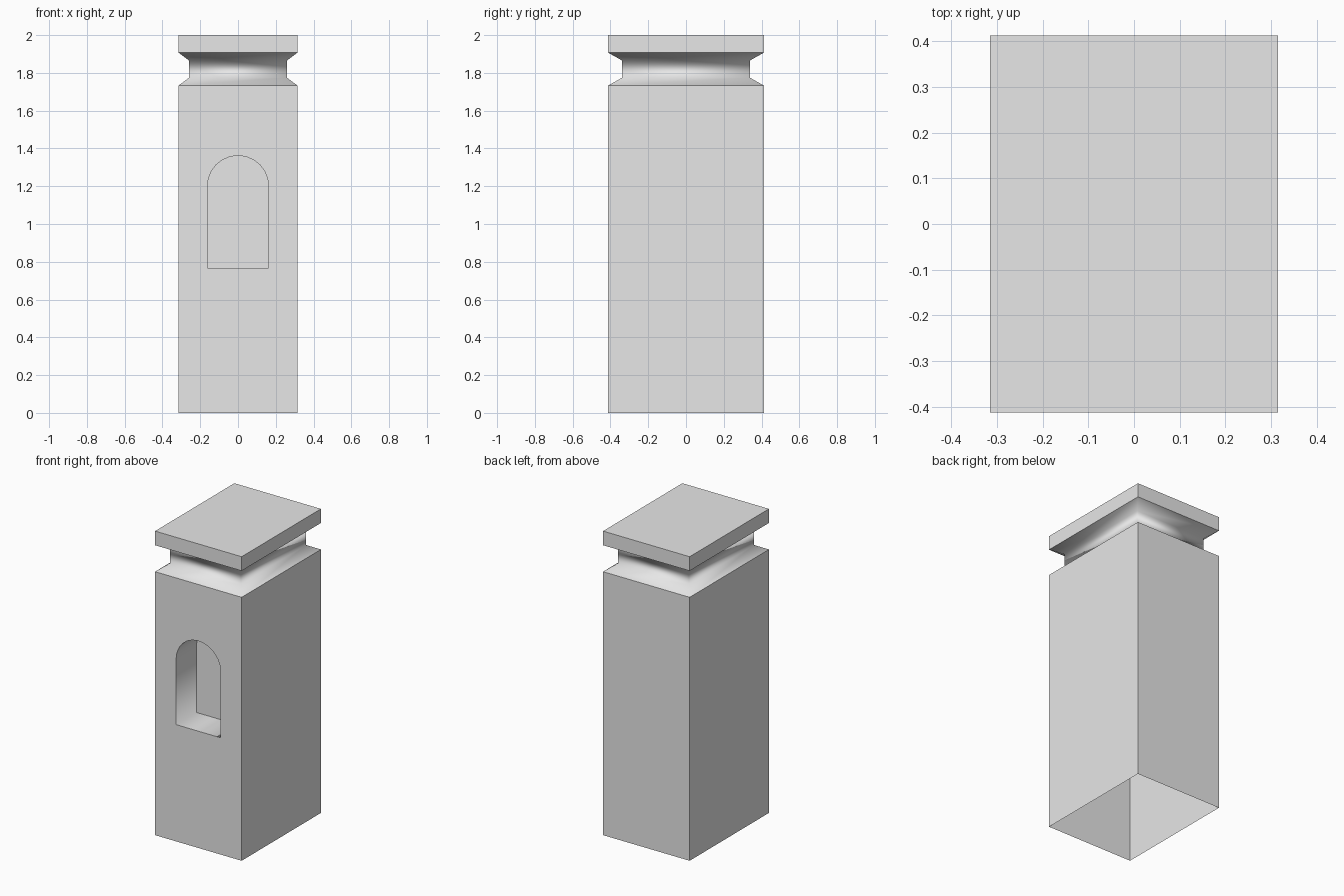
import bpy, bmesh
from math import sin, cos, pi

if "Cube" in bpy.data.objects:
    bpy.data.objects.remove(bpy.data.objects["Cube"], do_unlink=True)

stone = bpy.data.materials.new("stone_grey")
stone.use_nodes = True
grey = (0.8, 0.8, 0.8, 1)
stone.diffuse_color = grey
stone.node_tree.nodes["Principled BSDF"].inputs["Base Color"].default_value = grey

HALF_X, HALF_Y = 0.315, 0.412
NECK = 0.82                      # neck size relative to the shaft
SHAFT_TOP, CAP_BASE = 1.733, 1.907
NICHE_W, NICHE_SILL, NICHE_SPRING, NICHE_DEPTH = 0.162, 0.768, 1.2, 0.21
ARCH_STEPS = 12

bm = bmesh.new()


def ring(scale, z):
    corners = ((-1, -1), (1, -1), (1, 1), (-1, 1))
    return [bm.verts.new((x * HALF_X * scale, y * HALF_Y * scale, z)) for x, y in corners]


# Shaft, pinched neck and cap, open underneath
profile = [(1, 0), (1, SHAFT_TOP), (NECK, 1.775), (NECK, 1.865), (1, CAP_BASE), (1, 2)]
rings = [ring(s, z) for s, z in profile]
for level, (low, high) in enumerate(zip(rings, rings[1:])):
    for i in range(4):
        j = (i + 1) % 4
        if level == 0 and i == 0:
            continue             # front of the shaft holds the niche
        face = bm.faces.new((low[i], low[j], high[j], high[i]))
        face.smooth = 1 <= level <= 3
bm.faces.new(rings[-1])

# Arched niche outline
angles = [pi * k / ARCH_STEPS for k in range(ARCH_STEPS + 1)]
outline = [(NICHE_W, NICHE_SILL)]
outline += [(NICHE_W * cos(a), NICHE_SPRING + NICHE_W * sin(a)) for a in angles]
outline += [(-NICHE_W, NICHE_SILL)]
rim = [bm.verts.new((x, -HALF_Y, z)) for x, z in outline]
back = [bm.verts.new((x, -HALF_Y + NICHE_DEPTH, z)) for x, z in outline]

# Front wall around the niche
bl, br = rings[0][:2]
tl, tr = rings[1][:2]
apex = 1 + ARCH_STEPS // 2
bm.faces.new([bl] + rim[:apex - 1:-1] + [tl])
bm.faces.new([bl, br, tr, tl] + rim[apex::-1] + [rim[-1]])

# Niche walls and back
for i in range(len(rim)):
    j = (i + 1) % len(rim)
    face = bm.faces.new((rim[i], rim[j], back[j], back[i]))
    face.smooth = True
bm.faces.new(back)

# Sharp corners everywhere but the bends inside the neck
for edge in bm.edges:
    in_neck = all(SHAFT_TOP + 0.01 < v.co.z < CAP_BASE - 0.01 for v in edge.verts)
    level_edge = abs(edge.verts[0].co.z - edge.verts[1].co.z) < 0.001
    if not (in_neck and level_edge):
        edge.smooth = edge.calc_face_angle(0) < 0.6

mesh = bpy.data.meshes.new("pillar")
bm.to_mesh(mesh)
bm.free()
mesh.materials.append(stone)
pillar = bpy.data.objects.new("pillar", mesh)
bpy.context.collection.objects.link(pillar)
